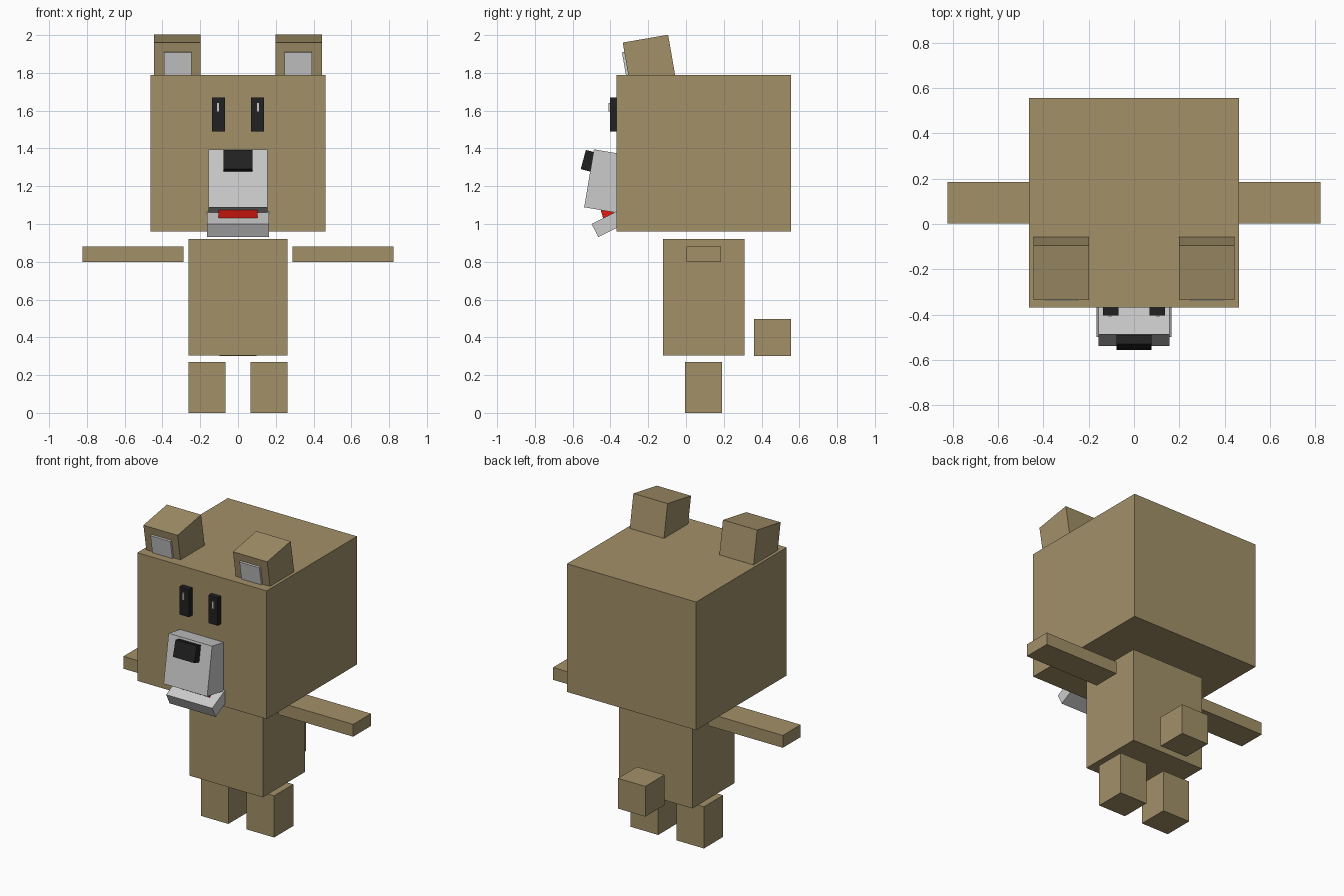
import bpy
from math import radians

if "Cube" in bpy.data.objects:
    bpy.data.objects.remove(bpy.data.objects["Cube"])


def material(name, rgb):
    m = bpy.data.materials.new(name)
    m.diffuse_color = (*rgb, 1)
    m.use_nodes = True
    m.node_tree.nodes["Principled BSDF"].inputs["Base Color"].default_value = m.diffuse_color
    return m


BROWN = material("brown", (0.36, 0.28, 0.14))
BLACK = material("black", (0.015, 0.015, 0.015))
RED = material("red", (0.75, 0.01, 0.005))


def box(name, centre, size, mat=None, tilt=0):
    """Box tilted about the x axis (degrees)."""
    bpy.ops.mesh.primitive_cube_add(size=1, location=centre)
    ob = bpy.context.object
    ob.name = name
    ob.scale = size
    bpy.ops.object.transform_apply(location=False, rotation=False, scale=True)
    ob.rotation_euler.x = radians(tilt)
    if mat:
        ob.data.materials.append(mat)
    return ob


def pair(name, centre, size, mat=None, tilt=0):
    """The same box on both sides of x = 0."""
    x, y, z = centre
    for side, s in (("left", -1), ("right", 1)):
        box(f"{side}_{name}", (s * x, y, z), size, mat, tilt)


# head, body and tail
box("head", (0, 0.094, 1.375), (0.926, 0.926, 0.83), BROWN)
box("body", (0, 0.094, 0.612), (0.526, 0.43, 0.615), BROWN)
box("tail", (0, 0.459, 0.4), (0.196, 0.196, 0.196), BROWN)

# limbs
pair("arm", (0.556, 0.094, 0.84), (0.535, 0.182, 0.08), BROWN)
pair("leg", (0.164, 0.093, 0.135), (0.197, 0.196, 0.27), BROWN)

# ears with grey inner panels on their tilted front faces
pair("ear", (0.321, -0.194, 1.861), (0.245, 0.244, 0.244), BROWN, 9.8)
pair("inner_ear", (0.319, -0.312, 1.841), (0.143, 0.03, 0.143), None, 9.8)

# eyes with small highlights
pair("eye", (0.103, -0.376, 1.58), (0.068, 0.054, 0.18), BLACK)
pair("eye_highlight", (0.106, -0.396, 1.617), (0.012, 0.027, 0.045))

# muzzle
box("snout", (0, -0.390, 1.221), (0.312, 0.25, 0.311), None, -9.6)
box("nose", (0, -0.505, 1.331), (0.153, 0.08, 0.105), BLACK, -15)
box("jaw", (0, -0.384, 1.015), (0.33, 0.22, 0.078), None, 27)
box("tongue", (0, -0.397, 1.066), (0.208, 0.1, 0.06), RED, 16)
